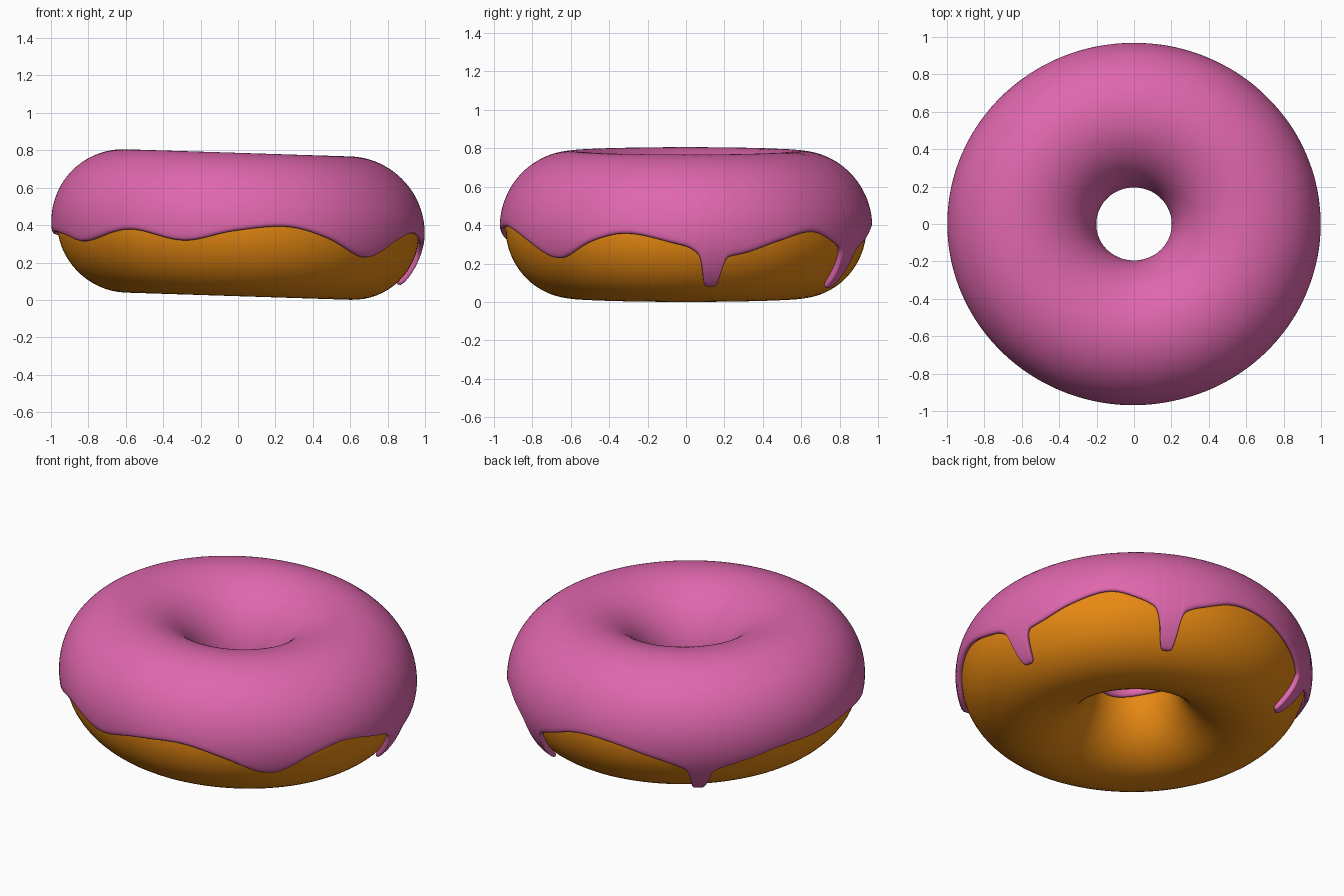
import bpy, bmesh
from math import sin, cos, pi, asin, radians, degrees

if "Cube" in bpy.data.objects:
    bpy.data.objects.remove(bpy.data.objects["Cube"])

R, r, T = 0.60, 0.368, 0.03      # ring radius, dough radius, icing thickness
ZC, TILT, YS = 0.388, -0.032, 0.97

# Icing hem: (angle in degrees, height), and the narrow drips
HEM = [(0, .29), (9, .24), (18, .25), (29, .31), (43, .365), (54, .31), (63, .25), (72, .30),
       (86, .38), (100, .375), (115, .31), (129, .235), (142, .28), (156, .335), (172, .345),
       (188, .36), (200, .345), (213, .31), (234, .375), (253, .315), (268, .365), (285, .39),
       (298, .335), (315, .225), (330, .32), (342, .355)]
DRIPS = [(8.5, .08), (63, .075), (129, .08)]


def point(a, p, rad):
    x, y = (R + rad * cos(p)) * cos(a), (R + rad * cos(p)) * sin(a) * YS
    return x, y, ZC + rad * sin(p) + TILT * x


def hem_height(deg):
    # periodic smooth curve through the hem points
    n = len(HEM)
    i = max(k for k in range(n) if HEM[k][0] <= deg)
    pts = [HEM[(i + k) % n][1] for k in (-1, 0, 1, 2)]
    a0, a1 = HEM[i][0], HEM[i + 1][0] if i + 1 < n else 360
    t = (deg - a0) / (a1 - a0)
    p0, p1, p2, p3 = pts
    z = p1 + .5 * t * (p2 - p0 + t * (2*p0 - 5*p1 + 4*p2 - p3 + t * (3*(p1 - p2) + p3 - p0)))
    for c, tip in DRIPS:
        z += (tip - z) / (1 + abs((deg - c) / 3.2) ** 7)
    return z


def make_object(name, verts, faces, color):
    me = bpy.data.meshes.new(name)
    me.from_pydata(verts, [], faces)
    bm = bmesh.new()
    bm.from_mesh(me)
    bmesh.ops.recalc_face_normals(bm, faces=bm.faces)
    bm.to_mesh(me)
    bm.free()
    me.polygons.foreach_set("use_smooth", [True] * len(me.polygons))
    mat = bpy.data.materials.new(name + "_material")
    mat.diffuse_color = color
    mat.use_nodes = True
    mat.node_tree.nodes["Principled BSDF"].inputs["Base Color"].default_value = mat.diffuse_color
    me.materials.append(mat)
    ob = bpy.data.objects.new(name, me)
    bpy.context.collection.objects.link(ob)
    return ob


# Dough ring
NA, NP = 128, 64
verts = [point(2*pi*i/NA, 2*pi*j/NP, r) for i in range(NA) for j in range(NP)]
faces = [(i*NP + j, (i+1) % NA*NP + j, (i+1) % NA*NP + (j+1) % NP, i*NP + (j+1) % NP)
         for i in range(NA) for j in range(NP)]
make_object("dough", verts, faces, (.80, .25, .006, 1))

# Icing: columns are packed closer around the drips
angles = []
d = 0.0
while d < 359.5:
    angles.append(d)
    near = min(abs(d - c) for c, _ in DRIPS)
    d += 0.4 if near < 6.5 else 2.0
NA, NP = len(angles), 34
verts = []
for deg in angles:
    a = radians(deg)
    s = (hem_height(deg) - ZC - TILT * .93 * cos(a)) / (r + T / 2)
    low = asin(max(-.95, min(.95, s)))
    inner = pi + radians(4 + 2 * sin(3 * a))
    for j in range(NP + 1):
        verts.append(point(a, low + (inner - low) * j / NP, r + .001))
W = NP + 1
faces = [(i*W + j, (i+1) % NA*W + j, (i+1) % NA*W + j + 1, i*W + j + 1)
         for i in range(NA) for j in range(NP)]
icing = make_object("icing", verts, faces, (.74, .135, .42, 1))
# make sure the shell grows away from the dough
crest = max(icing.data.polygons, key=lambda f: f.center.z)
if crest.normal.z < 0:
    icing.data.flip_normals()
solid = icing.modifiers.new("thickness", 'SOLIDIFY')
solid.thickness, solid.offset = T, 1
sub = icing.modifiers.new("rounding", 'SUBSURF')
sub.levels = sub.render_levels = 1
